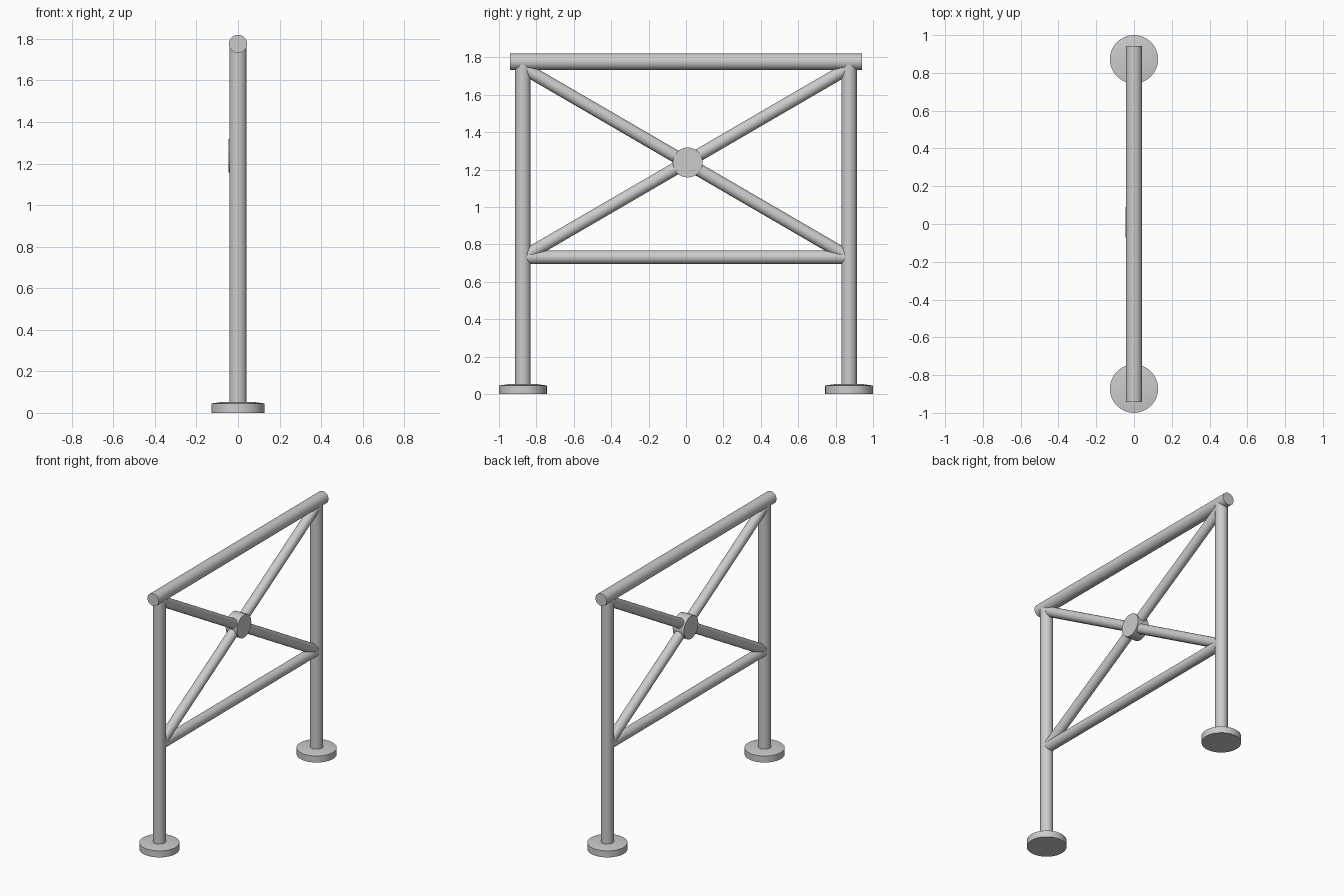
import bpy, math
from mathutils import Vector

if "Cube" in bpy.data.objects:
    bpy.data.objects.remove(bpy.data.objects["Cube"])

SEG = 32
POST_Y, RAIL_Z, LOW_Z = 0.872, 1.776, 0.731


def tube(name, a, b, r, r2=None):
    """Cylinder (or cone frustum) from point a to point b."""
    a, b = Vector(a), Vector(b)
    d = b - a
    bpy.ops.mesh.primitive_cone_add(vertices=SEG, radius1=r, radius2=r if r2 is None else r2,
                                    depth=d.length, location=(a + b) / 2,
                                    rotation=d.to_track_quat('Z', 'Y').to_euler())
    ob = bpy.context.object
    ob.name = name
    bpy.ops.object.shade_smooth_by_angle(angle=math.radians(35))
    return ob


for side, s in (("left", -1), ("right", 1)):
    y = s * POST_Y
    # round foot with a slightly domed top
    tube(side + "_foot", (0, y, 0), (0, y, 0.046), 0.128)
    tube(side + "_foot_top", (0, y, 0.046), (0, y, 0.053), 0.124, 0.075)
    # upright post, reaching into the top rail
    tube(side + "_post", (0, y, 0.04), (0, y, RAIL_Z), 0.0415)
    # diagonal brace rising towards this side
    tube(side + "_brace", (0, -s * POST_Y, LOW_Z), (0, y, 1.745), 0.034)

# horizontal rails
tube("top_rail", (0, -0.942, RAIL_Z), (0, 0.942, RAIL_Z), 0.0435)
tube("lower_rail", (0, -POST_Y, LOW_Z), (0, POST_Y, LOW_Z), 0.0355)

# disc where the braces cross
tube("brace_hub", (-0.046, 0.009, 1.238), (0.041, 0.009, 1.238), 0.08)
